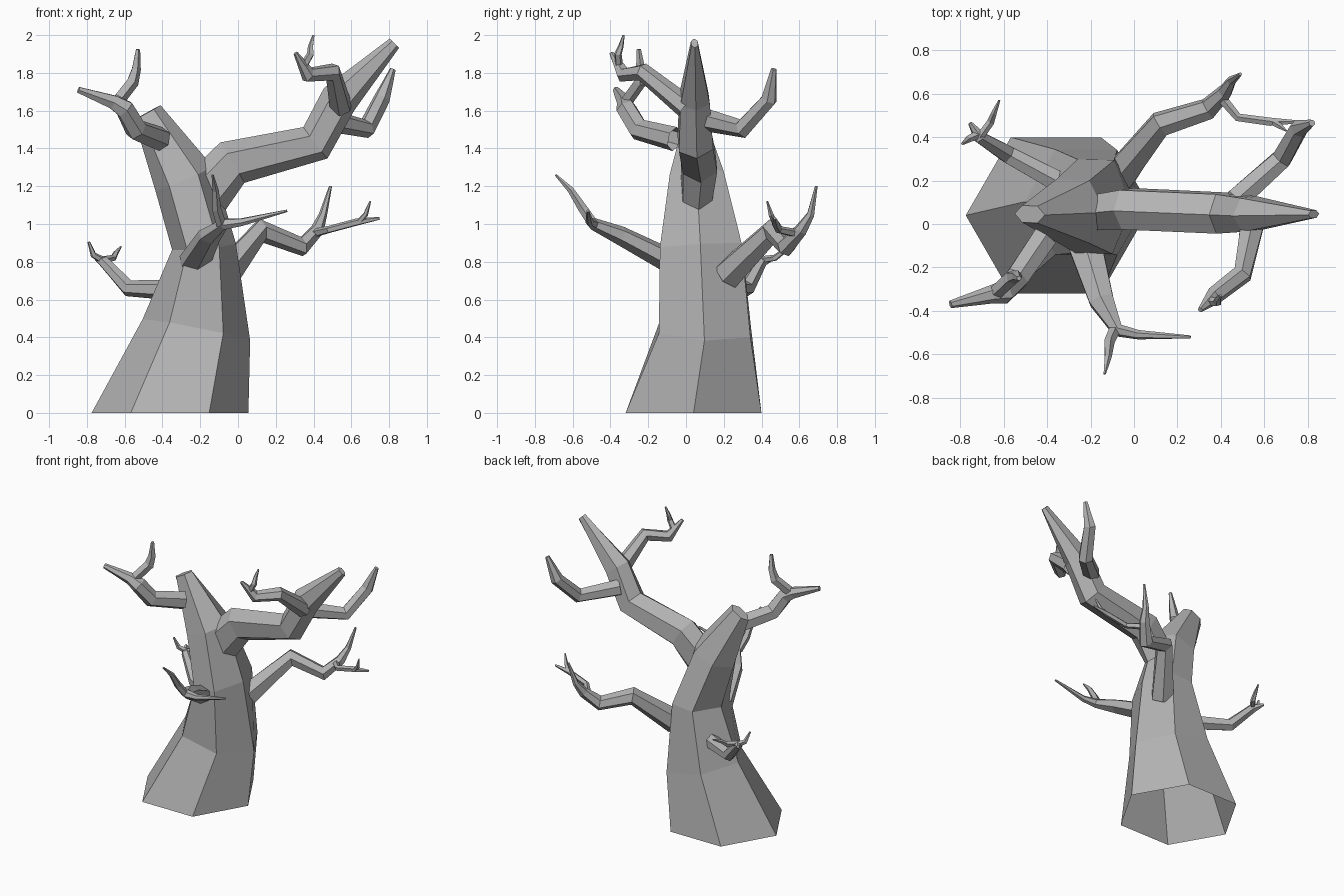
import bpy, bmesh
from math import sin, cos, tau
from mathutils import Vector

# Dark grey bark
bark = bpy.data.materials.new("bark")
bark.diffuse_color = (.45, .45, .45, 1)


def limb(name, pts, sides, ref=(0, 0, 1), start=None):
    """Faceted tapering tube. pts: (x, y, z, radius[, second radius]). Open base, capped tip."""
    bm = bmesh.new()
    cen = [Vector(p[:3]) for p in pts]
    u = Vector(ref)
    prev = None
    n = len(pts)
    for i, p in enumerate(pts):
        t = Vector((0, 0, 0))
        if i > 0:
            t += (cen[i] - cen[i - 1]).normalized()
        if i < n - 1:
            t += (cen[i + 1] - cen[i]).normalized()
        if i == 0 and start:
            t = Vector(start)
        t.normalize()
        u = (u - t * u.dot(t)).normalized()
        v = t.cross(u)
        ra, rb = p[3], p[-1]
        ring = [bm.verts.new(cen[i] + u * ra * cos(tau * k / sides) + v * rb * sin(tau * k / sides))
                for k in range(sides)]
        if prev:
            for k in range(sides):
                j = (k + 1) % sides
                bm.faces.new((prev[k], prev[j], ring[j], ring[k]))
        prev = ring
    bm.faces.new(prev)
    me = bpy.data.meshes.new(name)
    bm.to_mesh(me)
    bm.free()
    me.materials.append(bark)
    ob = bpy.data.objects.new(name, me)
    bpy.context.collection.objects.link(ob)
    return ob


# Trunk: hexagonal, flared at the ground, leaning to a narrow tip
limb("trunk", [(-.36, .04, 0, .415), (-.22, .10, .44, .29, .28), (-.18, .08, .88, .17, .25),
               (-.285, .06, 1.24, .165, .165), (-.48, .045, 1.59, .08, .045)],
     6, ref=(1, 0, 0), start=(0, 0, 1))

# Main limb reaching right
limb("main_limb", [(-.175, .055, 1.16, .14, .09), (-.03, .07, 1.325, .125, .105), (.41, .05, 1.43, .105),
                   (.535, .045, 1.66, .10, .09), (.828, .045, 1.957, .035, .02)], 6)

# Branches
branches = {
    "upper_left_branch": [(-.41, -.06, 1.45, .065), (-.54, -.25, 1.50, .06), (-.60, -.315, 1.61, .055),
                          (-.66, -.325, 1.645, .042), (-.845, -.37, 1.71, .018)],
    "lower_left_branch": [(-.34, .19, .65, .055), (-.58, .32, .66, .045), (-.71, .40, .80, .032),
                          (-.755, .465, .82, .01)],
    "lower_right_branch": [(-.07, .22, .73, .085), (.12, .46, .965, .062), (.34, .53, .88, .052),
                           (.42, .61, .97, .036), (.45, .66, 1.05, .022), (.49, .69, 1.2, .008)],
    "limb_back_branch": [(.47, .11, 1.55, .06), (.68, .30, 1.505, .052), (.76, .44, 1.66, .045),
                         (.82, .465, 1.82, .016)],
    "limb_front_branch": [(.545, 0, 1.62, .062), (.50, -.23, 1.805, .048), (.37, -.33, 1.79, .042),
                          (.305, -.395, 1.905, .012)],
    "front_branch": [(-.23, -.08, .80, .065, .09), (-.15, -.35, .94, .05, .065), (-.075, -.49, 1.0, .032),
                     (.02, -.51, 1.01, .022), (.26, -.52, 1.07, .007)],
}
for name, pts in branches.items():
    limb(name, pts, 6)

# Twigs
twigs = {
    "upper_left_twig": [(-.63, -.31, 1.66, .035), (-.56, -.245, 1.75, .035), (-.54, -.24, 1.82, .026),
                        (-.53, -.25, 1.925, .012)],
    "lower_left_twig_a": [(-.72, .41, .81, .02), (-.765, .39, .835, .017), (-.79, .37, .905, .007)],
    "lower_left_twig_b": [(-.71, .40, .81, .02), (-.66, .47, .82, .018), (-.645, .51, .85, .014),
                          (-.62, .57, .88, .005)],
    "lower_right_twig_a": [(.40, .585, .95, .024), (.48, .49, .97, .02), (.63, .47, 1.01, .02),
                           (.75, .47, 1.03, .008)],
    "lower_right_twig_b": [(.64, .47, 1.01, .016), (.675, .45, 1.05, .014), (.70, .43, 1.12, .005)],
    "limb_front_twig": [(.35, -.355, 1.84, .022), (.385, -.36, 1.90, .02), (.385, -.345, 1.94, .015),
                        (.40, -.33, 2.0, .006)],
    "front_twig": [(-.09, -.49, 1.0, .028), (-.115, -.545, 1.08, .026), (-.12, -.61, 1.18, .018),
                   (-.135, -.69, 1.26, .006)],
}
for name, pts in twigs.items():
    limb(name, pts, 5)
